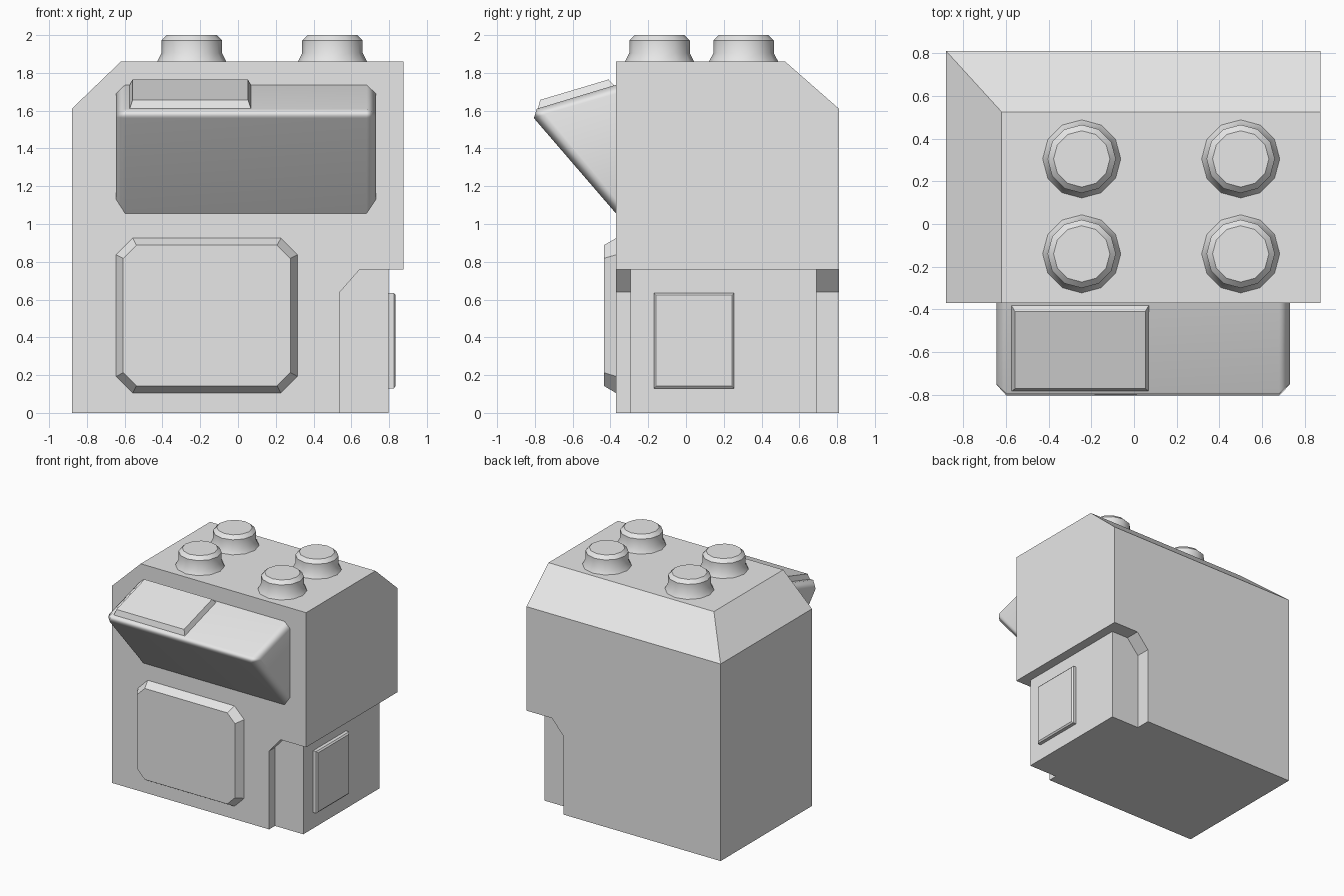
import bpy, bmesh, math
from mathutils import Vector

if "Cube" in bpy.data.objects:
    bpy.data.objects.remove(bpy.data.objects["Cube"])

grey = bpy.data.materials.new("light grey")
grey.use_nodes = True
grey.diffuse_color = (0.8, 0.8, 0.8, 1)
grey.node_tree.nodes["Principled BSDF"].inputs["Base Color"].default_value = (0.8, 0.8, 0.8, 1)


def finish(bm, name, smooth=None):
    bmesh.ops.recalc_face_normals(bm, faces=bm.faces)
    mesh = bpy.data.meshes.new(name)
    bm.to_mesh(mesh)
    bm.free()
    mesh.materials.append(grey)
    obj = bpy.data.objects.new(name, mesh)
    bpy.context.collection.objects.link(obj)
    if smooth:
        bpy.ops.object.select_all(action="DESELECT")
        obj.select_set(True)
        bpy.context.view_layer.objects.active = obj
        bpy.ops.object.shade_smooth_by_angle(angle=math.radians(smooth))
    return obj


def loft(rings):
    """Join rings of equal point count and cap both ends."""
    bm = bmesh.new()
    loops = [[bm.verts.new(p) for p in ring] for ring in rings]
    for a, b in zip(loops, loops[1:]):
        for i in range(len(a)):
            j = (i + 1) % len(a)
            bm.faces.new((a[i], a[j], b[j], b[i]))
    bm.faces.new(loops[0])
    bm.faces.new(loops[-1])
    return bm


def along_y(profile, y):
    return [(x, y, z) for x, z in profile]


def along_x(profile, x):
    return [(x, y, z) for y, z in profile]


def octagon(x0, x1, z0, z1, c):
    return [(x0 + c, z0), (x1 - c, z0), (x1, z0 + c), (x1, z1 - c),
            (x1 - c, z1), (x0 + c, z1), (x0, z1 - c), (x0, z0 + c)]


# Main body: front profile with side notch, then the sloped back edge
FRONT, BACK, TOP = -0.37, 0.81, 1.86
body_profile = [(-0.88, 0), (0.54, 0), (0.54, 0.64), (0.645, 0.76), (0.875, 0.76),
                (0.875, TOP), (-0.62, TOP), (-0.88, 1.61)]
bm = loft([along_y(body_profile, FRONT), along_y(body_profile, BACK)])
cut = bmesh.ops.bisect_plane(bm, geom=bm.verts[:] + bm.edges[:] + bm.faces[:],
                             plane_co=(0, 0.525, TOP), plane_no=(0, 0.25, 0.285),
                             clear_outer=True, dist=0.002)
bmesh.ops.holes_fill(bm, edges=[e for e in bm.edges if e.is_boundary], sides=0)
finish(bm, "body")

# Recessed lower side block sitting in the notch
side_profile = [(0.54, 0), (0.797, 0), (0.797, 0.76), (0.645, 0.76), (0.54, 0.64)]
finish(loft([along_y(side_profile, -0.295), along_y(side_profile, 0.69)]), "side_block")

# Side panel with a slim bevelled rim
side_rings = []
for x, inset in ((0.797, 0), (0.825, 0), (0.835, 0.012)):
    y0, y1, z0, z1 = -0.17 + inset, 0.255 - inset, 0.13 + inset, 0.635 - inset
    side_rings.append(along_x([(y0, z0), (y1, z0), (y1, z1), (y0, z1)], x))
finish(loft(side_rings), "side_panel")

# Front panel: raised octagon with sloping rim
finish(loft([along_y(octagon(-0.645, 0.315, 0.105, 0.925, 0.088), FRONT),
             along_y(octagon(-0.608, 0.277, 0.143, 0.888, 0.07), -0.435)]), "front_panel")

# Awning: wedge with chamfered, softly shaded ends
wedge = [(FRONT, 1.055), (-0.805, 1.56), (-0.79, 1.61), (FRONT, 1.737)]
wedge_end = [(FRONT, 1.13), (-0.752, 1.565), (-0.745, 1.582), (FRONT, 1.69)]
awning = finish(loft([along_x(wedge_end, -0.645), along_x(wedge, -0.597),
                      along_x(wedge, 0.68), along_x(wedge_end, 0.73)]), "awning", 62)
awning.modifiers.new("weighted_normals", "WEIGHTED_NORMAL").keep_sharp = True

# Raised plate on the awning
base = [(-0.575, -0.785, 1.607), (0.07, -0.785, 1.607), (0.07, -0.38, 1.732), (-0.575, -0.38, 1.732)]
upper = [(-0.558, -0.772, 1.657), (0.053, -0.772, 1.657), (0.053, -0.41, 1.765), (-0.558, -0.41, 1.765)]
finish(loft([base, upper]), "awning_plate")

# Four studs on the roof
STUD = [(0.183, TOP), (0.16, 1.905), (0.16, 1.972), (0.132, 2.0)]
SIDES = 12
for cx, side in ((-0.245, "right"), (0.5, "left")):
    for cy, end in ((-0.14, "front"), (0.305, "back")):
        rings = [[Vector((cx + r * math.cos(math.tau * i / SIDES),
                          cy + r * math.sin(math.tau * i / SIDES), z))
                  for i in range(SIDES)] for r, z in STUD]
        bm = loft(rings)
        finish(bm, f"stud_{end}_{side}", 31)
